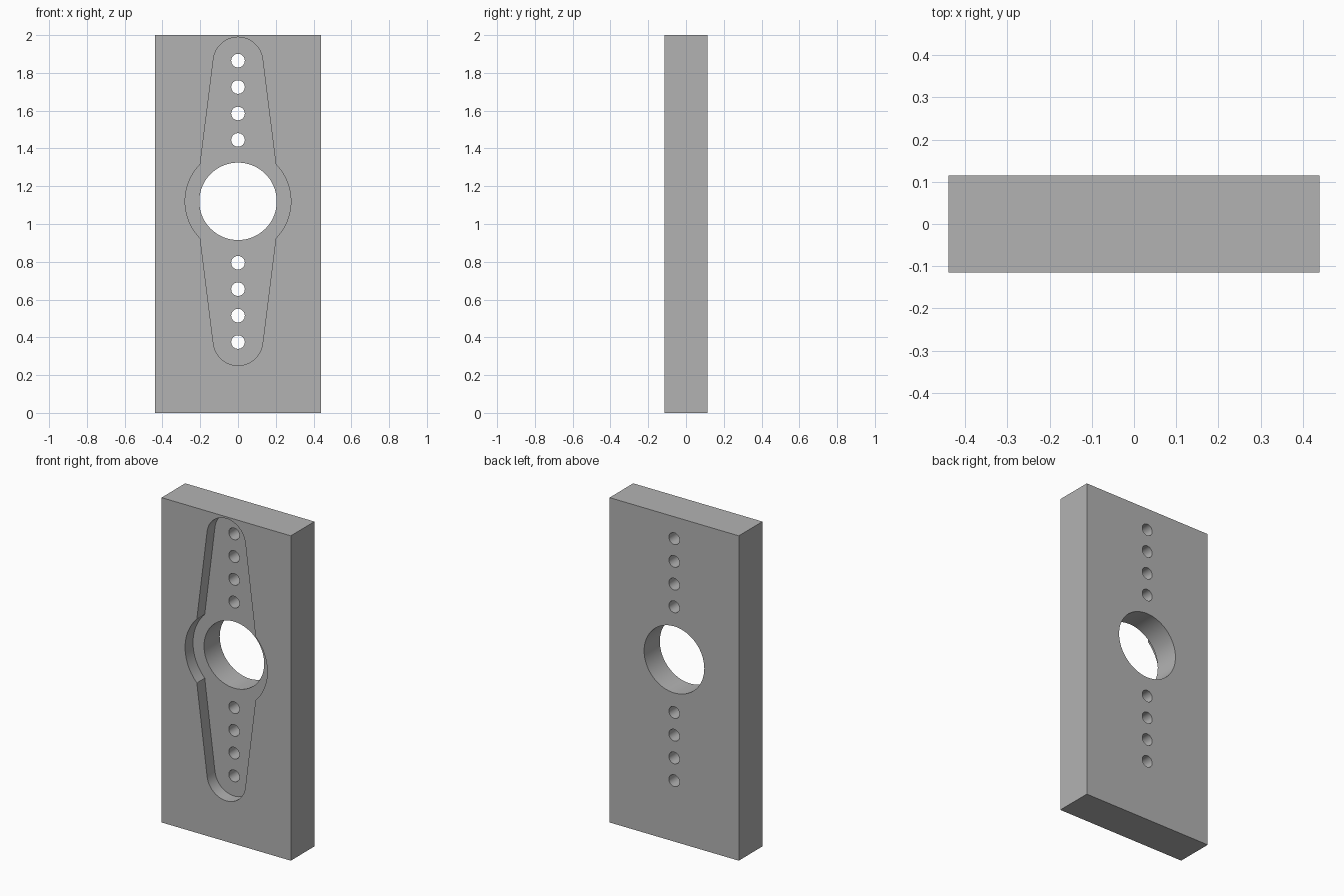
import bpy, bmesh
from math import sin, cos, acos, radians, pi

default = bpy.data.objects.get("Cube")
if default:
    bpy.data.objects.remove(default, do_unlink=True)

HALF_WIDTH, HALF_DEPTH, HEIGHT = 0.44, 0.115, 2.0
CENTRE_Z = 1.12
POCKET_DEPTH = 0.077

grey = bpy.data.materials.new("plain grey")
grey.use_nodes = True
colour = (0.45, 0.45, 0.45, 1)
grey.diffuse_color = colour
grey.node_tree.nodes["Principled BSDF"].inputs["Base Color"].default_value = colour


def prism(name, outline, y0, y1):
    """Extrude an x-z outline from y0 to y1."""
    bm = bmesh.new()
    face = bm.faces.new([bm.verts.new((x, y0, z)) for x, z in outline])
    moved = bmesh.ops.extrude_face_region(bm, geom=[face])["geom"]
    verts = [v for v in moved if isinstance(v, bmesh.types.BMVert)]
    bmesh.ops.translate(bm, verts=verts, vec=(0, y1 - y0, 0))
    bmesh.ops.recalc_face_normals(bm, faces=bm.faces[:])
    mesh = bpy.data.meshes.new(name)
    bm.to_mesh(mesh)
    bm.free()
    mesh.materials.append(grey)
    obj = bpy.data.objects.new(name, mesh)
    bpy.context.collection.objects.link(obj)
    return obj


def arc(z, radius, start, end, steps):
    return [(radius * cos(a), z + radius * sin(a))
            for a in (start + (end - start) * i / steps for i in range(steps + 1))]


def circle(z, radius, steps):
    return arc(z, radius, 0, 2 * pi, steps)[:-1]


# Plate
plate = prism("plate", [(-HALF_WIDTH, 0), (HALF_WIDTH, 0),
                        (HALF_WIDTH, HEIGHT), (-HALF_WIDTH, HEIGHT)],
              -HALF_DEPTH, HALF_DEPTH)

# Arm-shaped pocket: rounded ends, tapered sides and a round hub
taper = radians(7)
hub = acos(0.2 / 0.28)
outline = (arc(CENTRE_Z, 0.28, -hub, hub, 20)
           + arc(CENTRE_Z + 0.738, 0.131, taper, pi - taper, 24)
           + arc(CENTRE_Z, 0.28, pi - hub, pi + hub, 20)
           + arc(CENTRE_Z - 0.738, 0.131, pi + taper, 2 * pi - taper, 24))
cutters = [prism("pocket_cutter", outline, -0.2, POCKET_DEPTH - HALF_DEPTH)]

# Centre hole and the two rows of small holes
cutters.append(prism("centre_hole_cutter", circle(CENTRE_Z, 0.205, 64), -0.3, 0.3))
for side in (-1, 1):
    for i in range(4):
        z = CENTRE_Z + side * (0.325 + 0.14 * i)
        cutters.append(prism("small_hole_cutter", circle(z, 0.036, 32), -0.3, 0.3))

# Cut everything out of the plate
bpy.context.view_layer.objects.active = plate
for cutter in cutters:
    mod = plate.modifiers.new("cut", "BOOLEAN")
    mod.operation = "DIFFERENCE"
    mod.solver = "EXACT"
    mod.object = cutter
    bpy.ops.object.modifier_apply(modifier=mod.name)
    bpy.data.objects.remove(cutter, do_unlink=True)

# Smooth the round walls, keep the corners sharp
bpy.ops.object.select_all(action="DESELECT")
plate.select_set(True)
bpy.ops.object.shade_smooth_by_angle(angle=radians(25))
